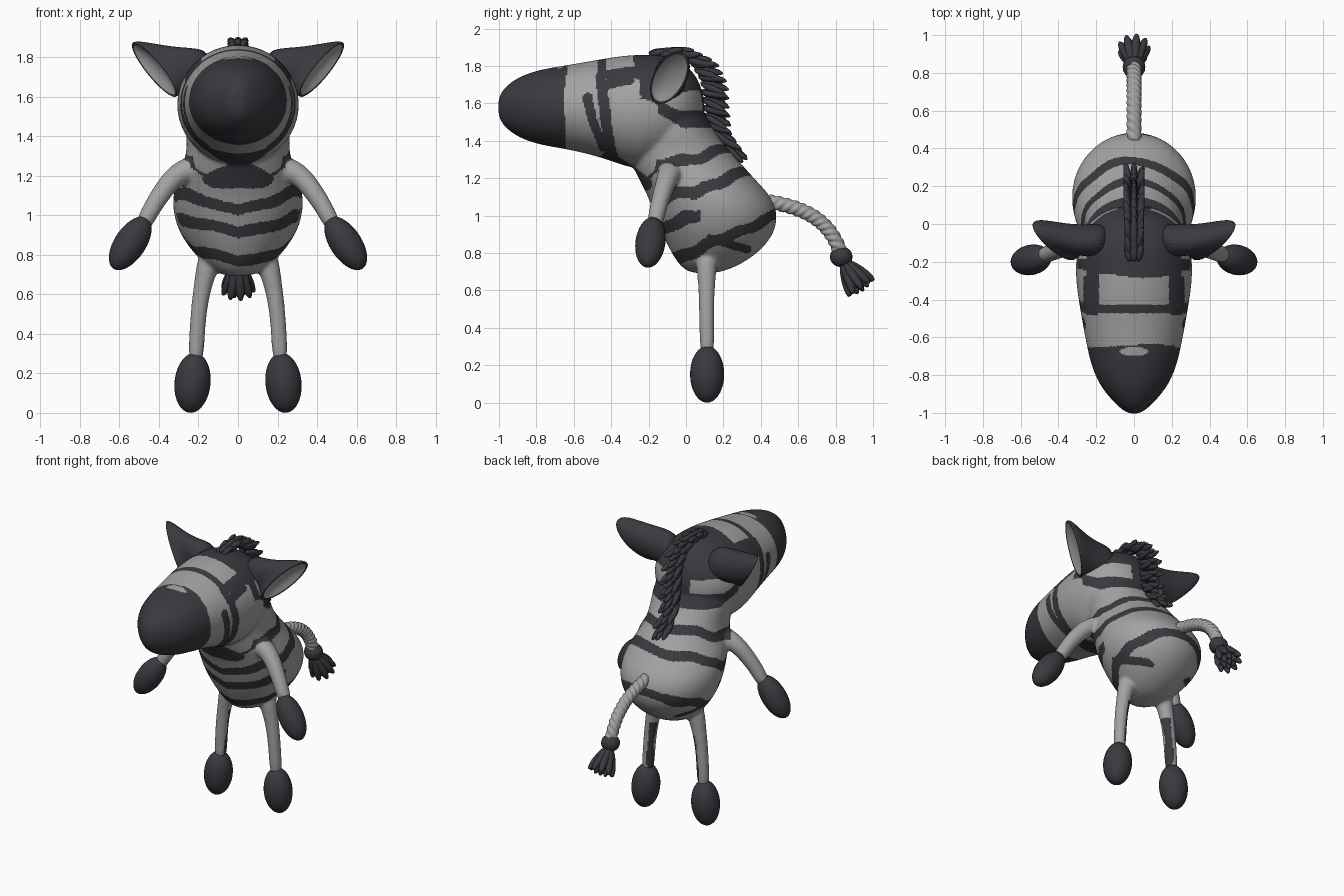
import bpy, bmesh
from math import sin, cos, pi, radians
from mathutils import Vector, Matrix
from mathutils.geometry import interpolate_bezier, intersect_point_line

cube = bpy.data.objects.get("Cube")
if cube:
    bpy.data.objects.remove(cube)


def material(name, colour):
    m = bpy.data.materials.new(name)
    m.use_nodes = True
    m.diffuse_color = colour
    m.node_tree.nodes["Principled BSDF"].inputs["Base Color"].default_value = colour
    return m


LIGHT = material("light grey", (0.37, 0.36, 0.36, 1))
DARK = material("charcoal", (0.042, 0.041, 0.05, 1))
X, Y, Z = Vector((1, 0, 0)), Vector((0, 1, 0)), Vector((0, 0, 1))


def ellipse(c, u, v, n=24):
    return [Vector(c) + u * cos(2 * pi * i / n) + v * sin(2 * pi * i / n) for i in range(n)]


def loft(bm, rings, dark_until=0):
    """Skin closed rings and cap both ends; bands past dark_until use slot 1."""
    rows = [[bm.verts.new(p) for p in ring] for ring in rings]
    n = len(rows[0])
    for k, (a, b) in enumerate(zip(rows, rows[1:])):
        for i in range(n):
            f = bm.faces.new((a[i], a[(i + 1) % n], b[(i + 1) % n], b[i]))
            f.material_index = int(dark_until > 0 and k >= dark_until)
    bm.faces.new(rows[0][::-1])
    bm.faces.new(rows[-1]).material_index = int(dark_until > 0)


def tube(bm, path, radii, side, n=16, lobes=0):
    """Tube along a path; lobes gives a twisted rope section."""
    path = [Vector(p) for p in path]
    rings = []
    for k, p in enumerate(path):
        t = (path[min(k + 1, len(path) - 1)] - path[max(k - 1, 0)]).normalized()
        u = (side - t * side.dot(t)).normalized()
        v = t.cross(u)
        ring = []
        for i in range(n):
            a = 2 * pi * i / n
            r = radii[k]
            if lobes:
                r *= 0.82 + 0.2 * abs(sin(lobes * a / 2 + k * 0.42))
            ring.append(p + (u * cos(a) + v * sin(a)) * r)
        rings.append(ring)
    loft(bm, rings)


def blob(bm, c, direction, length, r, seg=10):
    """Ellipsoid with half-length and radius, pointing along direction."""
    rot = Vector(direction).to_track_quat('Z', 'Y').to_matrix().to_4x4()
    m = Matrix.Translation(c) @ rot @ Matrix.Diagonal((r, r, length, 1))
    bmesh.ops.create_uvsphere(bm, u_segments=seg, v_segments=seg, radius=1, matrix=m)


def finish(bm, name, mats):
    bmesh.ops.recalc_face_normals(bm, faces=bm.faces)
    for f in bm.faces:
        f.smooth = True
    me = bpy.data.meshes.new(name)
    bm.to_mesh(me)
    bm.free()
    for m in mats:
        me.materials.append(m)
    ob = bpy.data.objects.new(name, me)
    bpy.context.collection.objects.link(ob)
    return ob


# Torso and neck: z, front y, back y, half width
TORSO = [(.69, .03, .16, .06), (.725, -.03, .27, .14), (.80, -.08, .39, .22), (.90, -.13, .475, .295),
         (1.0, -.17, .495, .33), (1.1, -.205, .465, .335), (1.2, -.255, .365, .305), (1.3, -.31, .28, .262),
         (1.4, -.30, .19, .262), (1.5, -.27, .125, .275), (1.6, -.2, .08, .2)]
# Head: y, centre z, half height, half width
HEAD = [(-1.006, 1.58, .045, .025), (-.98, 1.58, .098, .07), (-.92, 1.58, .148, .13), (-.85, 1.58, .182, .185),
        (-.75, 1.58, .21, .23), (-.6, 1.58, .232, .262), (-.4, 1.572, .278, .297), (-.27, 1.55, .315, .315),
        (-.1, 1.575, .29, .305), (0, 1.59, .225, .25), (.07, 1.58, .15, .16), (.1, 1.57, .05, .05)]

bm = bmesh.new()
loft(bm, [ellipse((0, (a + b) / 2, z), X * w, Y * ((b - a) / 2)) for z, a, b, w in TORSO])
loft(bm, [ellipse((0, y, z), X * w, Z * h) for y, z, h, w in HEAD])
for s in (1, -1):
    tube(bm, [(s * .16, -.06, 1.22), (s * .24, -.08, 1.24), (s * .32, -.1, 1.2), (s * .39, -.13, 1.11),
              (s * .445, -.155, 1.02), (s * .49, -.17, .93)], [.085, .07, .058, .051, .046, .044], Y)
    tube(bm, [(s * .14, .11, .8), (s * .165, .11, .7), (s * .185, .11, .61), (s * .20, .11, .5),
              (s * .208, .112, .38), (s * .215, .113, .24)], [.065, .053, .045, .042, .041, .04], Y)
source = finish(bm, "body_source", [LIGHT, DARK])
source.modifiers.new("round", 'SUBSURF').levels = 2
remesh = source.modifiers.new("blend", 'REMESH')
remesh.mode = 'VOXEL'
remesh.voxel_size = 0.009
smooth = source.modifiers.new("soften", 'SMOOTH')
smooth.factor = 0.5
smooth.iterations = 16
graph = bpy.context.evaluated_depsgraph_get()
me = bpy.data.meshes.new_from_object(source.evaluated_get(graph))
bpy.data.objects.remove(source)
me.name = "body"
body = bpy.data.objects.new("body", me)
bpy.context.collection.objects.link(body)
me.materials.clear()
me.materials.append(LIGHT)
me.materials.append(DARK)

# Head and throat stripes in side profile: start, end, half thickness
STRIPES = [((-.53, 1.63), (-.50, 1.50), .027), ((-.50, 1.50), (-.45, 1.37), .027),
           ((-.46, 1.74), (-.40, 1.32), .03),
           ((-.46, 1.69), (-.30, 1.73), .026), ((-.30, 1.73), (-.29, 1.82), .03),
           ((-.21, 1.80), (-.21, 1.62), .03), ((-.21, 1.62), (0, 1.50), .033),
           ((-.42, 1.31), (-.21, 1.17), .036)]
# Torso bands: offset, nearest and furthest y
BANDS = [(.785, -1, 1), (.955, -1, .08), (1.09, -1, 1), (1.265, -1, 1)]


def near(p, a, b, w):
    a, b = Vector(a), Vector(b)
    q, t = intersect_point_line(p, a, b)
    t = min(max(t, 0), 1)
    return (p - a.lerp(b, t)).length < w


def is_dark(p):
    x, y, z = abs(p.x), p.y, p.z
    wob = .012 * sin(14 * p.x + 9 * y) + .006 * sin(31 * y + 23 * z)
    side = Vector((y + wob * .5, z))
    # muzzle with a pale spot on the bridge
    if y < -.645 + wob * .6:
        return not (z > 1.7 and (x / .075) ** 2 + ((y + .675) / .024) ** 2 < 1)
    # crown and square mark on the brow
    if z > 1.73 and y > -.47:
        return y > -.28 + wob or (x < .25 and (x > .185 or y < -.425))
    # nape, with a pale patch on each side
    if z > 1.47 and y > -.03:
        return not (x > .09 and 1.56 < z < 1.66 + wob)
    if z > 1.13 and x < .3 and any(near(side, *st) for st in STRIPES):
        return True
    # forked band on each flank
    if x > .12 and near(side, (.12, .88), (.32, .82), .022):
        return True
    # torso bands, sagging at the front and rising to the back
    if (x / .35) ** 2 + ((y - .13) / .38) ** 2 < 1 and z < 1.47:
        front = min(max((.05 - y) * 5, 0), 1)
        band = z - .45 * y - .35 * x * front + wob
        if any(abs(band - c) < .034 and lo < y < hi for c, lo, hi in BANDS):
            return True
    # inner backs of the legs
    return z < .62 and x < .2 - .12 * max(z - .4, 0) and y > .115 + wob


for f in me.polygons:
    f.use_smooth = True
    f.material_index = int(is_dark(f.center))

for s, side in ((1, "left"), (-1, "right")):
    # Hooves
    for name, c, d, length, r in (("front", (s * .545, -.19, .858), (s * .55, -.12, -.83), .155, .08),
                                  ("back", (s * .23, .113, .152), (s * .1, 0, -1), .152, .091)):
        bm = bmesh.new()
        blob(bm, c, d, length, r, 28)
        finish(bm, f"{side}_{name}_hoof", [DARK])

    # Ear: flaring cup with an oblique pale opening
    long = Vector((s * .62, .42, .70)).normalized()
    normal = Vector((s * .62, -.46, -.5))
    normal = (normal - long * normal.dot(long)).normalized()
    wide = long.cross(normal) * s
    mouth = Vector((s * .425, -.09, 1.735))
    bm = bmesh.new()
    rings = [ellipse((s * .13, -.08, 1.735), Z * .115, Y * .09),
             ellipse((s * .26, -.09, 1.735), Z * .108 + X * s * .03, Y * .085 - Z * .02),
             ellipse(mouth - normal * .035, long * .18, wide * .09),
             ellipse(mouth, long * .195, wide * .09),
             ellipse(mouth, long * .182, wide * .08),
             ellipse(mouth - normal * .025, long * .12, wide * .05),
             ellipse(mouth - normal * .035, long * .04, wide * .015)]
    loft(bm, rings, 4)
    ear = finish(bm, f"{side}_ear", [DARK, LIGHT])
    ear.modifiers.new("round", 'SUBSURF').levels = 2

# Mane: three columns of overlapping tufts down the neck
ROOTS = [(-.19, 1.86), (-.08, 1.875), (.03, 1.82), (.09, 1.72), (.1, 1.6), (.12, 1.48), (.21, 1.37)]
ROWS = 18
bm = bmesh.new()
for i in range(ROWS):
    t = i / (ROWS - 1)
    k = min(int(t * 6), 5)
    root = Vector(ROOTS[k]).lerp(Vector(ROOTS[k + 1]), t * 6 - k)
    for col in (-1, 0, 1):
        a = radians(8 - 42 * t + 8 * col * (-1) ** i)
        d = Vector((col * .18, cos(a), sin(a)))
        length = (.045 + .027 * min(t * 3, 1)) * (1.1 if col == 0 else 1)
        c = Vector((col * .024, root.x, root.y + (.01 if col == 0 else 0))) + d * length * .8
        blob(bm, c, d, length, .019)
finish(bm, "mane", [DARK])

# Tail: twisted rope, knot and tassel
bm = bmesh.new()
path = interpolate_bezier((0, .44, 1.075), (0, .64, 1.04), (0, .77, .98), (0, .83, .79), 96)
tube(bm, path, [.04] * len(path), X, 36, 3)
finish(bm, "tail_rope", [LIGHT])

bm = bmesh.new()
blob(bm, (0, .83, .78), Z, .055, .06, 20)
axis = Vector((0, .56, -.83)).normalized()
across = axis.cross(X)
for count, spread in ((1, 0), (6, 11), (9, 23)):
    for i in range(count):
        a = 2 * pi * i / count
        d = axis * cos(radians(spread)) + (X * cos(a) + across * sin(a)) * sin(radians(spread))
        blob(bm, Vector((0, .832, .77)) + d * .11, d, .1, .026)
finish(bm, "tail_tassel", [DARK])
